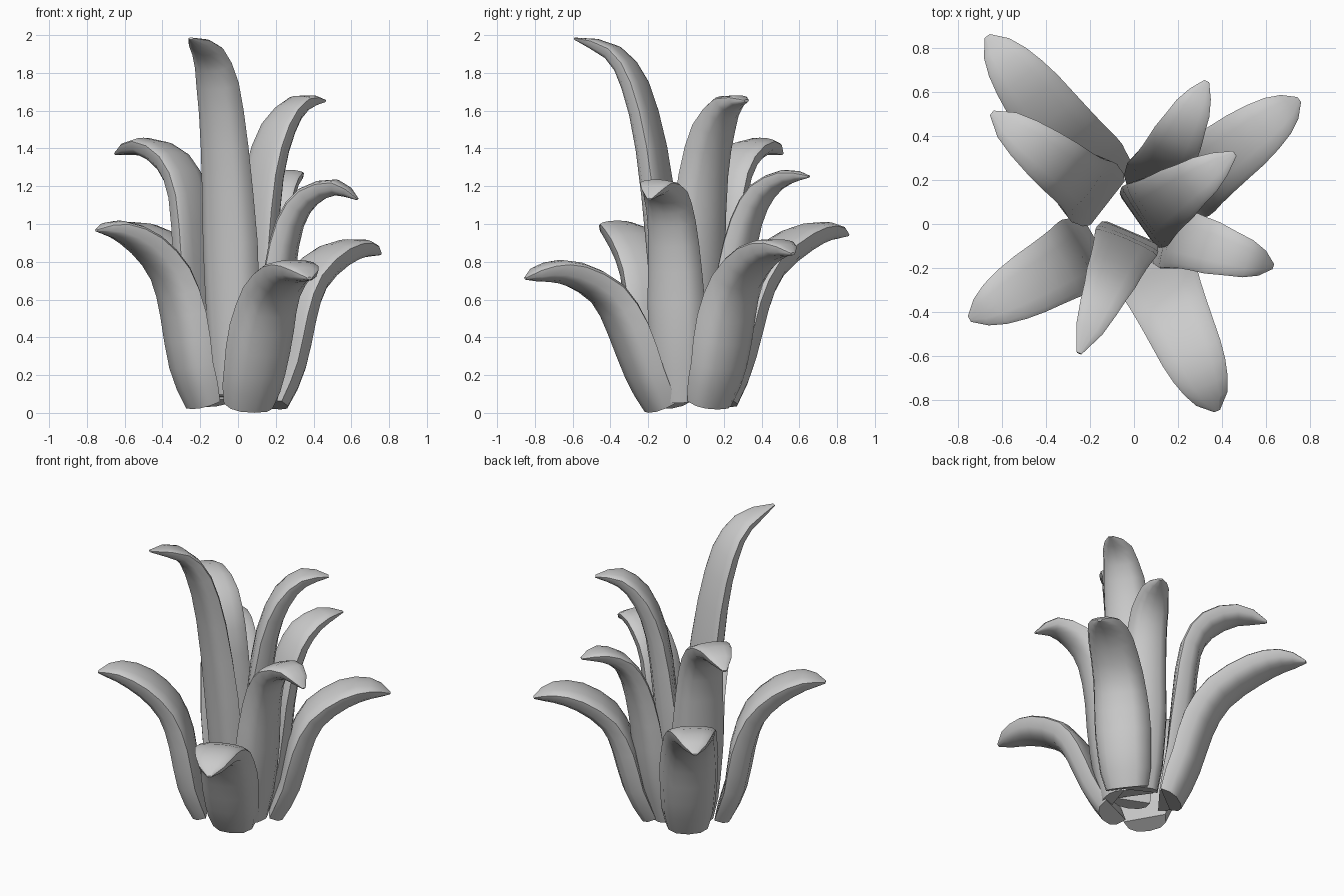
import bpy, bmesh, math
from mathutils import Vector

if "Cube" in bpy.data.objects:
    bpy.data.objects.remove(bpy.data.objects["Cube"])


def catmull(pts, sub=2):
    """Smooth (r, z) centre line through the given points."""
    p = [Vector(q) for q in pts]
    p = [2 * p[0] - p[1]] + p + [2 * p[-1] - p[-2]]
    out = []
    for i in range(1, len(p) - 2):
        a, b, c, d = p[i - 1:i + 3]
        for k in range(sub):
            t = k / sub
            out.append(0.5 * (2 * b + (c - a) * t + (2 * a - 5 * b + 4 * c - d) * t * t
                              + (3 * b - a - 3 * c + d) * t ** 3))
    return out + [p[-2]]


def lerp_table(table, s):
    for (s0, v0), (s1, v1) in zip(table, table[1:]):
        if s <= s1:
            return v0 + (v1 - v0) * (s - s0) / (s1 - s0)
    return table[-1][1]


WIDTH = [(0, .74), (.1, .9), (.35, 1), (.6, .87), (.8, .76), (.93, .50), (1, .08)]
BULGE = [(0, 0), (.3, .08), (.6, .2), (1, .2)]
SEG = 6


def leaf(name, azimuth, half_width, pts):
    path = catmull(pts)
    dist = [0.0]
    for a, b in zip(path, path[1:]):
        dist.append(dist[-1] + (b - a).length)
    az = math.radians(azimuth)
    radial = Vector((math.cos(az), math.sin(az), 0))
    side = Vector((-math.sin(az), math.cos(az), 0))
    up = Vector((0, 0, 1))
    bm = bmesh.new()
    rings = []
    for i, c in enumerate(path):
        s = dist[i] / dist[-1]
        t = (path[min(i + 1, len(path) - 1)] - path[max(i - 1, 0)]).normalized()
        normal = radial * -t.y + up * t.x        # towards the plant's heart
        w = half_width * lerp_table(WIDTH, s)
        e = 0.38 * w
        bulge = lerp_table(BULGE, s) * w
        centre = radial * c.x + up * c.y
        ring = []
        for k in range(SEG * 2):
            th = math.pi * k / SEG
            sn, cs = math.sin(th), math.cos(th)
            if k <= SEG:                          # full, rounded outer side
                n = e - 2 * e * max(sn, 0) ** .8
                x = math.copysign(abs(cs) ** .85, cs)
            else:                                 # gently domed inner side
                n, x = e - bulge * sn, cs
            ring.append(bm.verts.new(centre + side * (w * x) + normal * n))
        rings.append(ring)
    for a, b in zip(rings, rings[1:]):
        for k in range(SEG * 2):
            j = (k + 1) % (SEG * 2)
            bm.faces.new((a[k], a[j], b[j], b[k]))
    bm.faces.new(rings[0])
    bm.faces.new(rings[-1])
    bmesh.ops.recalc_face_normals(bm, faces=bm.faces)
    me = bpy.data.meshes.new(name)
    bm.to_mesh(me)
    bm.free()
    ob = bpy.data.objects.new(name, me)
    bpy.context.collection.objects.link(ob)
    bpy.ops.object.select_all(action='DESELECT')
    ob.select_set(True)
    bpy.context.view_layer.objects.active = ob
    bpy.ops.object.shade_smooth_by_angle(angle=math.radians(50))


# outer ring of low, spreading leaves
leaf("outer_leaf_front", -66, .185,
     [(.17, .025), (.265, .21), (.36, .44), (.475, .62), (.66, .72), (.80, .735), (.93, .71)])
leaf("outer_leaf_right", 37, .18,
     [(.235, .04), (.33, .25), (.395, .5), (.485, .69), (.66, .82), (.82, .86), (.94, .84)])
leaf("outer_leaf_back", 128, .185,
     [(.245, .05), (.345, .3), (.425, .56), (.55, .76), (.77, .9), (.94, .95), (1.085, .94)])
leaf("outer_leaf_left", 210, .185,
     [(.235, .04), (.315, .25), (.365, .52), (.44, .73), (.58, .88), (.74, .96), (.865, .965)])
# middle ring
leaf("middle_leaf_right", -17, .16,
     [(.16, .06), (.215, .4), (.25, .75), (.305, 1.0), (.4, 1.135), (.54, 1.185), (.66, 1.13)])
leaf("middle_leaf_back", 63, .155,
     [(.19, .06), (.265, .4), (.315, .75), (.38, 1.01), (.47, 1.165), (.6, 1.24), (.73, 1.25)])
leaf("middle_leaf_left", 142, .17,
     [(.2, .08), (.265, .4), (.315, .8), (.36, 1.14), (.46, 1.32), (.64, 1.4), (.82, 1.37)])
# tall inner leaves
leaf("inner_leaf_right", 35, .175,
     [(.07, .1), (.1, .4), (.14, .85), (.195, 1.25), (.285, 1.5), (.41, 1.63), (.56, 1.65)])
leaf("inner_leaf_front", 247, .155,
     [(.08, .1), (.115, .5), (.15, .9), (.22, 1.4), (.31, 1.73), (.43, 1.9), (.64, 1.98)])
